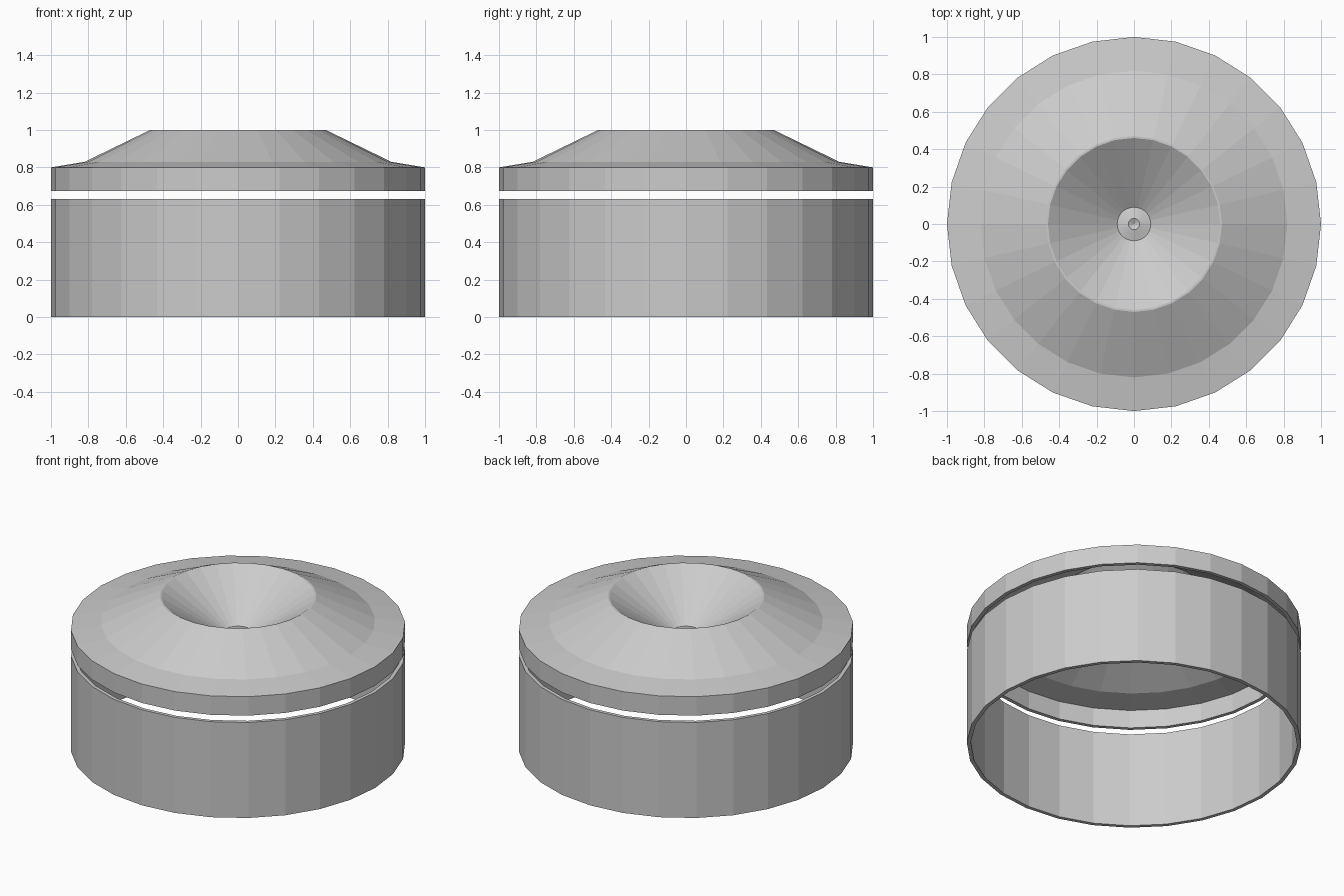
import bpy, bmesh, math

if "Cube" in bpy.data.objects:
    bpy.data.objects.remove(bpy.data.objects["Cube"])

SIDES = 28


def lathe(name, profile):
    """Revolve a closed (radius, z) profile around the z axis."""
    bm = bmesh.new()
    rings = []
    for i in range(SIDES):
        a = 2 * math.pi * i / SIDES
        rings.append([bm.verts.new((r * math.cos(a), r * math.sin(a), z)) for r, z in profile])
    n = len(profile)
    for i in range(SIDES):
        a, b = rings[i], rings[(i + 1) % SIDES]
        for j in range(n):
            k = (j + 1) % n
            if profile[j][0] == 0 and profile[k][0] == 0:
                continue
            bm.faces.new((a[j], b[j], b[k], a[k]))
    bmesh.ops.remove_doubles(bm, verts=bm.verts, dist=1e-5)
    bmesh.ops.recalc_face_normals(bm, faces=bm.faces)
    mesh = bpy.data.meshes.new(name)
    bm.to_mesh(mesh)
    bm.free()
    obj = bpy.data.objects.new(name, mesh)
    bpy.context.collection.objects.link(obj)
    return obj


# open lower wall
lathe("lower_ring", [(1, 0), (1, 0.63), (0.976, 0.63), (0.976, 0)])

# upper band, flange, sloped cover and sunken funnel as one thin shell
lathe("cover_shell", [
    (1, 0.675), (1, 0.80), (0.82, 0.83), (0.47, 1.0), (0.46, 1.0), (0.09, 0.758),
    (0.09, 0.748), (0.465, 0.992), (0.82, 0.822), (0.976, 0.795), (0.976, 0.675)])

# small raised hub with a dimple at the bottom of the funnel
lathe("funnel_hub", [(0, 0.748), (0.09, 0.748), (0.09, 0.758), (0.03, 0.773), (0, 0.758)])
